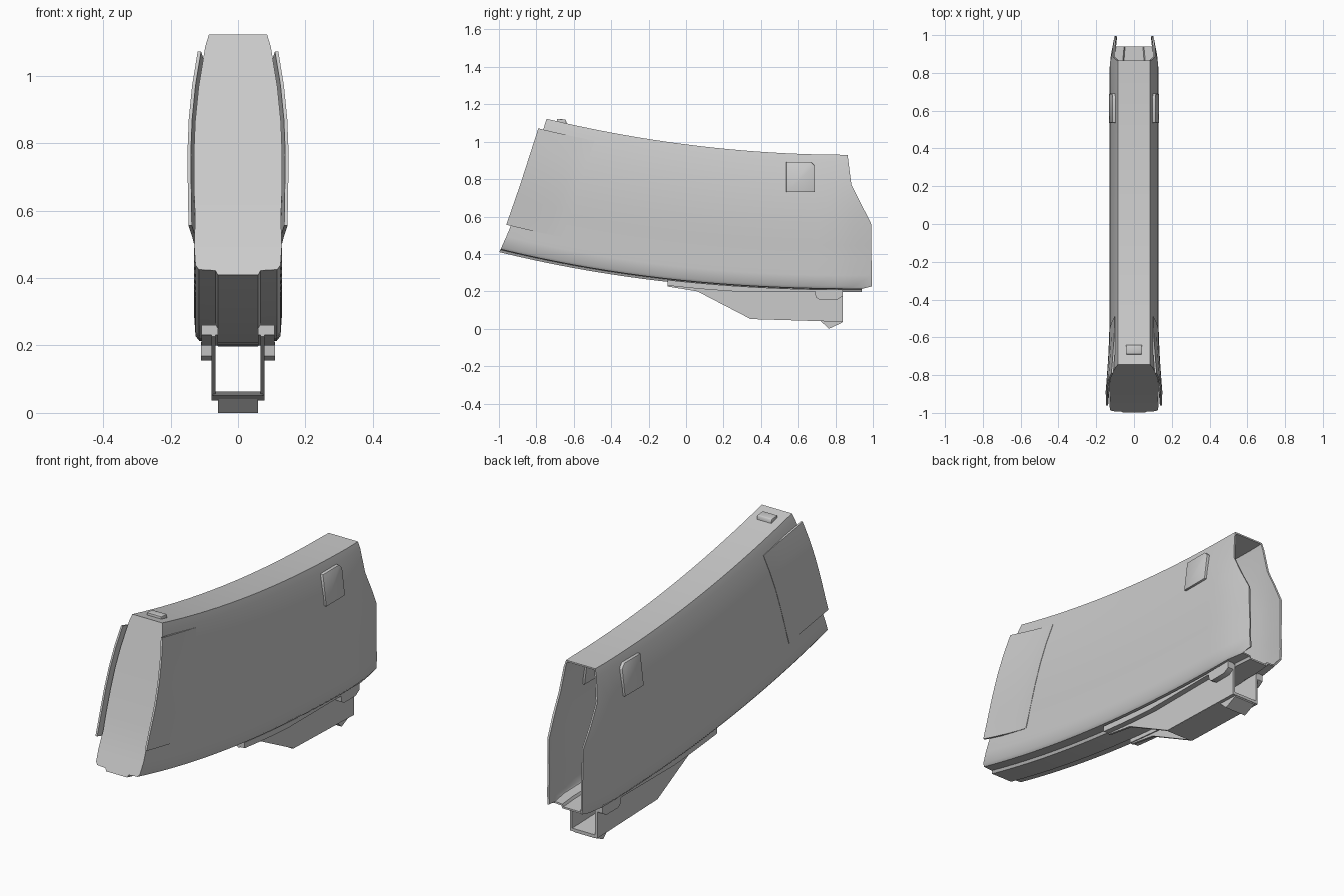
import bpy, bmesh

if "Cube" in bpy.data.objects:
    bpy.data.objects.remove(bpy.data.objects["Cube"])

def interp(tab, v):
    for (a, p), (b, q) in zip(tab, tab[1:]):
        if v <= b:
            return p + (q - p) * max(0, (v - a) / (b - a))
    return tab[-1][1]

def top(y):
    return .93 + .19 * (max(0, .865 - y) / 1.6) ** 2

def bottom(y):
    return .197 + .213 * (max(0, 1 - y) / 2) ** 2.3

def front_y(t):
    return interp([(0, -.998), (.2, -.935), (.48, -.865), (1, -.745)], t)

def back_y(t):
    return interp([(.025, .94), (.04, .995), (.54, .99), (.73, .89), (1, .865)], t)

# half cross-section: height fraction -> half width
SECTION = [(0, .06), (.018, .067), (.022, .116), (.04, .126), (.12, .13), (.24, .127), (.34, .13),
           (.5, .131), (.64, .127), (.78, .117), (.95, .097), (1, .086)]

def point(t, y, side, w, out=0):
    if y > .85:
        w *= 1 - .22 * (y - .85) / .15
    return (side * (w + out), y, bottom(y) + t * (top(y) - bottom(y)))

def finish(name, bm, thick=0, bevel=0):
    bmesh.ops.recalc_face_normals(bm, faces=bm.faces)
    me = bpy.data.meshes.new(name)
    bm.to_mesh(me)
    bm.free()
    ob = bpy.data.objects.new(name, me)
    bpy.context.collection.objects.link(ob)
    bpy.ops.object.select_all(action='DESELECT')
    ob.select_set(True)
    bpy.context.view_layer.objects.active = ob
    if thick:
        m = ob.modifiers.new("thickness", 'SOLIDIFY')
        m.thickness, m.offset = thick, -1
        bpy.ops.object.modifier_apply(modifier=m.name)
    if bevel:
        m = ob.modifiers.new("bevel", 'BEVEL')
        m.width, m.segments = bevel, 2
        bpy.ops.object.modifier_apply(modifier=m.name)
    bpy.ops.object.shade_smooth_by_angle(angle=.6)
    return ob

def prism(name, pts, x0, x1, lean=0, zc=0, bevel=0):
    """Side profile (y, z) extruded across x; lean shifts x with height."""
    bm = bmesh.new()
    a, b = [[bm.verts.new((x + lean * (zc - z), y, z)) for y, z in pts] for x in (x0, x1)]
    bm.faces.new(a)
    bm.faces.new(b[::-1])
    for i in range(len(pts)):
        j = (i + 1) % len(pts)
        bm.faces.new((a[i], b[i], b[j], a[j]))
    return finish(name, bm, bevel=bevel)

# curved hollow body, closed at the front and open at the back
bm = bmesh.new()
N = 20
rings = []
for k in range(N + 1):
    ring = []
    for side in (1, -1):
        row = []
        for t, w in SECTION:
            y = front_y(t) + (back_y(t) - front_y(t)) * k / N
            row.append(bm.verts.new(point(t, y, side, w)))
        ring.append(row)
    rings.append(ring)
n = len(SECTION)
for A, B in zip(rings, rings[1:]):
    for s in (0, 1):
        for i in range(n - 1):
            bm.faces.new((A[s][i], A[s][i + 1], B[s][i + 1], B[s][i]))
    for i in (0, n - 1):
        bm.faces.new((A[0][i], A[1][i], B[1][i], B[0][i]))
R, L = rings[0]
for i in range(n - 1):
    bm.faces.new((R[i], R[i + 1], L[i + 1], L[i]))
finish("curved_body", bm, thick=.01)

# flared side skins that overhang the front panel
for side, tag in ((1, "right"), (-1, "left")):
    bm = bmesh.new()
    grid = []
    for k in range(9):
        row = []
        for t in (.2, .3, .4, .5, .64, .78, .92):
            y = front_y(t) - .026 + .3 * k / 8
            out = .002 + .017 * max(0, 1 - k / 7) ** 1.3
            row.append(bm.verts.new(point(t, y, side, interp(SECTION, t), out)))
        grid.append(row)
    for A, B in zip(grid, grid[1:]):
        for i in range(len(A) - 1):
            f = (A[i], B[i], B[i + 1], A[i + 1])
            bm.faces.new(f)
    # orient outward so the thickness goes inward
    bm.normal_update()
    if sum(f.normal.x for f in bm.faces) * side < 0:
        bmesh.ops.reverse_faces(bm, faces=bm.faces)
    me_name = "flared_skin_" + tag
    # close the shell by extruding inward
    ext = bmesh.ops.extrude_face_region(bm, geom=bm.faces[:], use_keep_orig=True)
    for v in ext["geom"]:
        if isinstance(v, bmesh.types.BMVert):
            v.co.x -= side * .01
    finish(me_name, bm)

    # raised side pad with one clipped corner
    prism("side_pad_" + tag, [(.535, .73), (.69, .73), (.69, .87), (.668, .892), (.535, .892)],
          side * .09, side * .124, lean=side * .12, zc=.81, bevel=.004)

    # rail under the body, following its curve
    ys = [-.1 + .94 * i / 8 for i in range(9)]
    rail = [(y, bottom(y) + .01) for y in ys] + [(y, max(.2, bottom(y) - .02)) for y in ys[::-1][1:]]
    prism("rail_" + tag, rail, side * .06, side * .108)

    # side wall of the lower channel and its clip
    prism("channel_wall_" + tag, [(-.1, .242), (-.1, .226), (.06, .2), (.345, .052), (.84, .037), (.84, .205), (.3, .212)],
          side * .066, side * .078)
    prism("channel_clip_" + tag, [(.69, .21), (.695, .168), (.715, .156), (.81, .156), (.84, .175), (.84, .21)],
          side * .075, side * .109)

# channel floor, catch lip and top button
prism("channel_floor", [(.34, .052), (.84, .037), (.84, .052), (.33, .064)], -.074, .074)
prism("catch_lip", [(.72, .042), (.765, .0), (.835, .032), (.84, .042)], -.06, .06)
prism("top_button", [(-.69, 1.09), (-.69, 1.122), (-.645, 1.119), (-.64, 1.107), (-.64, 1.08)], -.042, .042, bevel=.003)
